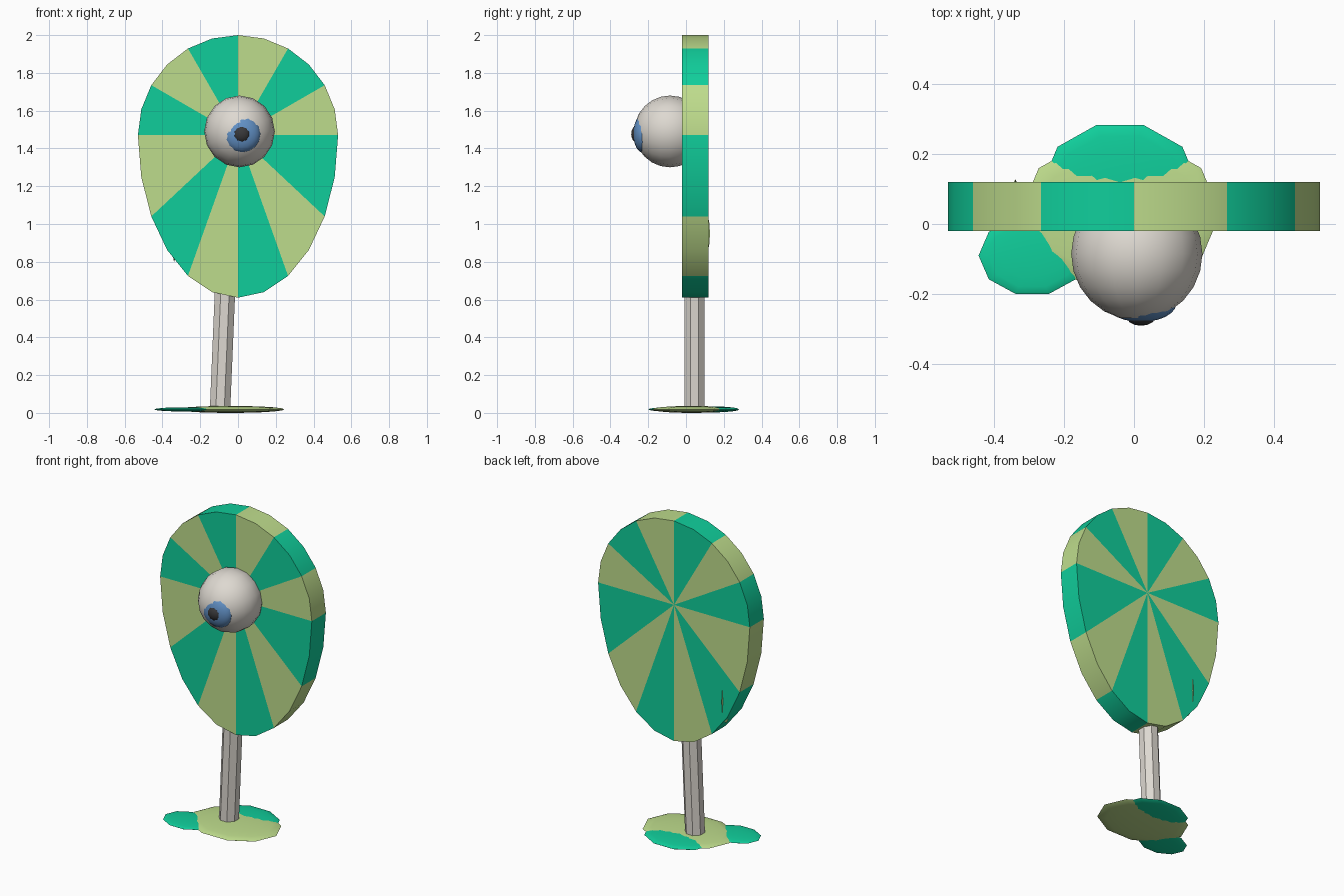
import bpy, bmesh, math
from mathutils import Matrix, Vector

cube = bpy.data.objects.get("Cube")
if cube:
    bpy.data.objects.remove(cube, do_unlink=True)


def material(name, rgb):
    """Material from 0-255 display colour, stored as linear."""
    lin = [((c / 255 + 0.055) / 1.055) ** 2.4 for c in rgb] + [1.0]
    m = bpy.data.materials.new(name)
    m.use_nodes = True
    m.diffuse_color = lin
    m.node_tree.nodes["Principled BSDF"].inputs["Base Color"].default_value = lin
    return m


lime = material("lime green", (190, 220, 140))
green = material("sea green", (16, 206, 155))
white = material("warm white", (222, 217, 209))
blue = material("iris blue", (98, 145, 198))
black = material("pupil black", (56, 56, 58))


def finish(bm, name, mats, smooth=None):
    bmesh.ops.recalc_face_normals(bm, faces=bm.faces)
    mesh = bpy.data.meshes.new(name)
    bm.to_mesh(mesh)
    bm.free()
    for m in mats:
        mesh.materials.append(m)
    ob = bpy.data.objects.new(name, mesh)
    bpy.context.collection.objects.link(ob)
    if smooth:
        bpy.ops.object.select_all(action='DESELECT')
        ob.select_set(True)
        bpy.context.view_layer.objects.active = ob
        bpy.ops.object.shade_smooth_by_angle(angle=math.radians(smooth))
    return ob


def ellipsoid(name, centre, radii, mat, segments=16, rings=12, turn=None):
    bm = bmesh.new()
    bmesh.ops.create_uvsphere(bm, u_segments=segments, v_segments=rings, radius=1)
    if turn:
        bmesh.ops.transform(bm, matrix=turn, verts=bm.verts)
    bmesh.ops.scale(bm, vec=radii, verts=bm.verts)
    bmesh.ops.translate(bm, vec=centre, verts=bm.verts)
    return finish(bm, name, [mat], smooth=50)


# Egg-shaped canopy disc with twelve alternating sectors
def canopy(front=-0.02, back=0.12, mid=1.47, r=0.53, drop=0.86, sides=24):
    bm = bmesh.new()
    rims, hubs = [], []
    for y in (front, back):
        ring = []
        for i in range(sides):
            a = 2 * math.pi * i / sides
            c = math.cos(a)
            ring.append(bm.verts.new((r * math.sin(a), y, mid + c * (r if c > 0 else drop))))
        rims.append(ring)
        hubs.append(bm.verts.new((0, y, mid)))
    (f, b), (hf, hb) = rims, hubs
    for i in range(sides):
        j = (i + 1) % sides
        for verts in ((hf, f[i], f[j]), (hb, b[j], b[i]), (f[i], b[i], b[j], f[j])):
            bm.faces.new(verts).material_index = (i // 2) % 2
    return finish(bm, "canopy", [lime, green], smooth=30)


canopy()

# Leaning octagonal stem
bm = bmesh.new()
bmesh.ops.create_cone(bm, cap_ends=True, segments=8, radius1=0.0585, radius2=0.0585, depth=0.73,
                      matrix=Matrix.Translation((-0.095, 0.045, 0.385))
                      @ Matrix.Rotation(math.pi / 8, 4, 'Z'))
for v in bm.verts:
    v.co.x += 0.042 * (v.co.z - 0.02)
finish(bm, "stem", [white])

# Eye with iris and pupil, poles facing forward
forward = Matrix.Rotation(math.pi / 2, 4, 'X')
ellipsoid("eyeball", (0.008, -0.085, 1.49), (0.187, 0.189, 0.19), white, turn=forward)
ellipsoid("iris", (0.02, -0.228, 1.478), (0.1, 0.051, 0.1), blue, turn=forward)
ellipsoid("pupil", (0.02, -0.258, 1.476), (0.047, 0.032, 0.047), black, 10, 8, turn=forward)

# Flattened, overlapping base pads
turn = Matrix.Rotation(math.pi / 2, 4, 'Z')
z = 0.0185
ellipsoid("base_pad", (-0.04, 0.03, z), (0.286, 0.22, z), lime, 10, 10, turn)
ellipsoid("back_pad", (-0.04, 0.12, z), (0.22, 0.17, 0.0165), green, 10, 10, turn)
ellipsoid("side_pad", (-0.29, -0.09, z), (0.153, 0.115, 0.011), green, 10, 10, turn)

# Thin sliver poking out of the canopy's lower edge
ellipsoid("canopy_sliver", (-0.338, 0.08, 0.95), (0.01, 0.047, 0.15), lime, 8, 8)
